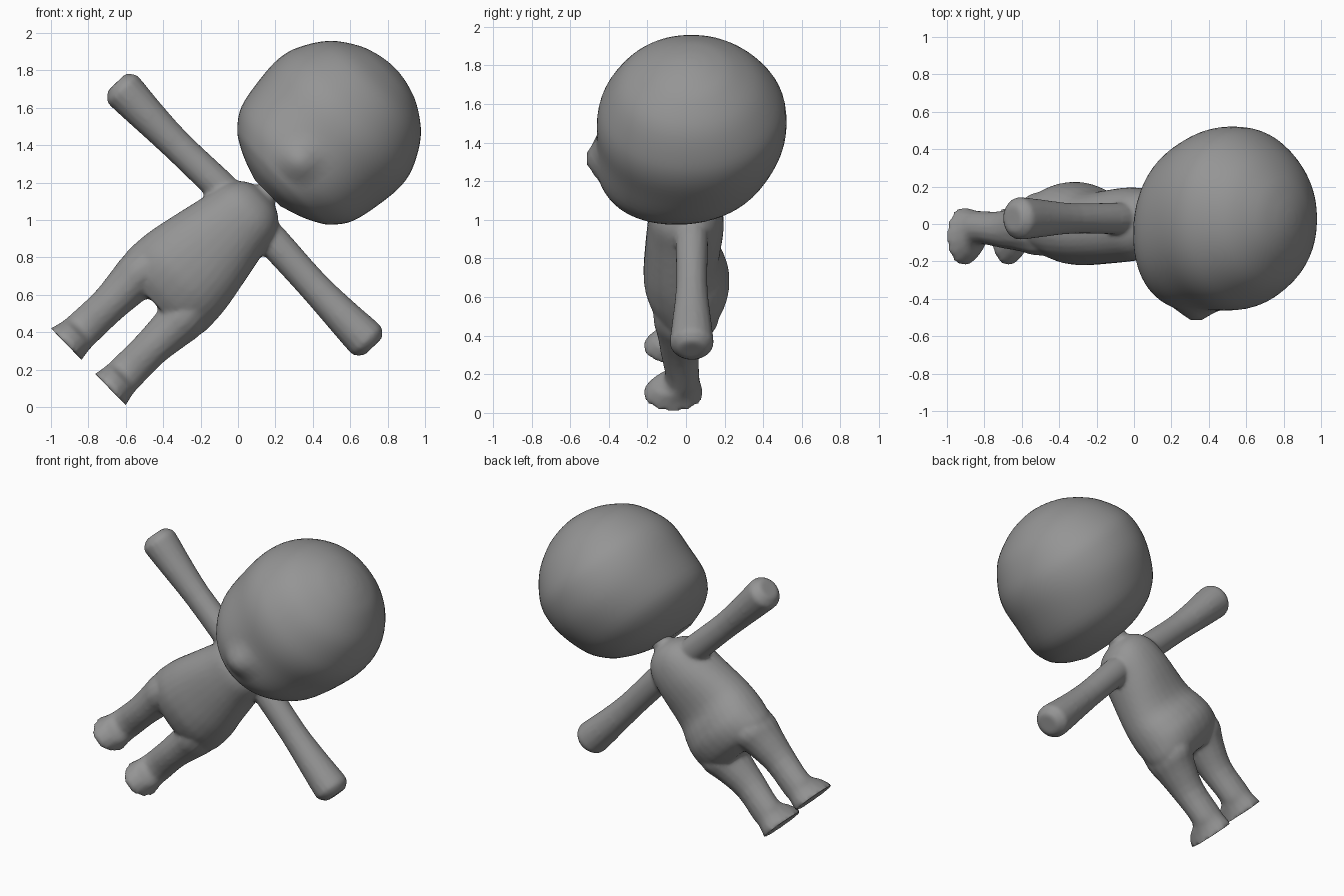
import bpy, bmesh, math
from mathutils import Matrix, Vector

if "Cube" in bpy.data.objects:
    bpy.data.objects.remove(bpy.data.objects["Cube"])

# The figure is modelled upright, then tilted sideways as a whole
TILT = Matrix.Translation((-0.80, 0, 0.215)) @ Matrix.Rotation(math.radians(45.8), 4, 'Y')

grey = bpy.data.materials.new("grey")
grey.diffuse_color = (0.3, 0.3, 0.3, 1)
grey.use_nodes = True
grey.node_tree.nodes["Principled BSDF"].inputs["Base Color"].default_value = grey.diffuse_color


def spline(rows, steps):
    """Catmull-Rom interpolation through rows of loft values."""
    rows = [Vector(r) for r in rows]
    out = []
    for i in range(len(rows) - 1):
        a, b = rows[max(i - 1, 0)], rows[i]
        c, d = rows[i + 1], rows[min(i + 2, len(rows) - 1)]
        for s in range(steps):
            t = s / steps
            out.append(b + 0.5 * t * (c - a + t * (2 * a - 5 * b + 4 * c - d
                       + t * (3 * b - 3 * c + d - a))))
    return out + [rows[-1]]


def loft(bm, rows, segs, steps=1, axis='Z', mirror=False, power=1.0):
    """Rings (height, centre_a, radius_a, centre_b, radius_b) along an axis, capped."""
    for side in ((1, -1) if mirror else (1,)):
        rings = []
        for h, ca, ra, cb, rb in spline(rows, steps):
            ring = []
            for k in range(segs):
                t = 2 * math.pi * (k + 0.5) / segs
                c, s = math.cos(t), math.sin(t)
                a = ca + ra * math.copysign(abs(c) ** power, c)
                b = cb + rb * math.copysign(abs(s) ** power, s)
                co = (side * a, b, h) if axis == 'Z' else (side * h, b, a)
                ring.append(bm.verts.new(co))
            rings.append(ring)
        for r0, r1 in zip(rings, rings[1:]):
            for k in range(segs):
                n = (k + 1) % segs
                bm.faces.new((r0[k], r0[n], r1[n], r1[k]))
        bm.faces.new(rings[0])
        bm.faces.new(rings[-1])
    bmesh.ops.recalc_face_normals(bm, faces=bm.faces)


def finish(bm, name):
    mesh = bpy.data.meshes.new(name)
    bm.to_mesh(mesh)
    bm.free()
    mesh.materials.append(grey)
    ob = bpy.data.objects.new(name, mesh)
    bpy.context.collection.objects.link(ob)
    ob.matrix_world = TILT
    return ob


def shade(ob, angle):
    bpy.ops.object.select_all(action='DESELECT')
    ob.select_set(True)
    bpy.context.view_layer.objects.active = ob
    bpy.ops.object.shade_smooth_by_angle(angle=math.radians(angle))


def depth(rows):
    """Turn (height, half_width, front, back) into centred loft rows."""
    return [(h, 0, w, (f + b) / 2, (b - f) / 2) for h, w, f, b in rows]


body = bmesh.new()
# Torso: hips, belly, waist, shoulders
loft(body, depth([
    (0.49, 0.24, -0.12, 0.11), (0.56, 0.295, -0.175, 0.19),
    (0.66, 0.297, -0.213, 0.225), (0.75, 0.288, -0.22, 0.21),
    (0.86, 0.267, -0.215, 0.175), (1.07, 0.222, -0.20, 0.195),
    (1.20, 0.195, -0.18, 0.185), (1.28, 0.14, -0.12, 0.15),
    (1.32, 0.07, -0.04, 0.10)]), 32, 4, power=0.9)
# Neck
loft(body, [(1.22, 0, 0.065, 0.03, 0.065), (1.46, 0, 0.062, 0.03, 0.062)], 24)
# Legs with flared flat feet
loft(body, [
    (0.0, 0.17, 0.121, -0.065, 0.155), (0.03, 0.168, 0.112, -0.066, 0.152),
    (0.08, 0.166, 0.104, -0.05, 0.125), (0.13, 0.165, 0.102, -0.02, 0.09),
    (0.30, 0.162, 0.101, -0.03, 0.10), (0.45, 0.165, 0.117, -0.015, 0.135),
    (0.55, 0.165, 0.13, 0.0, 0.17), (0.66, 0.15, 0.125, 0.0, 0.17)],
    16, 3, mirror=True)
# Arms widening into blunt hands
loft(body, [
    (0.05, 1.175, 0.09, 0.03, 0.09), (0.22, 1.176, 0.088, 0.03, 0.085),
    (0.52, 1.165, 0.085, 0.03, 0.082), (0.75, 1.163, 0.097, 0.03, 0.10),
    (0.90, 1.165, 0.108, 0.03, 0.113), (0.945, 1.165, 0.105, 0.03, 0.11),
    (0.985, 1.168, 0.066, 0.03, 0.07)], 16, 3, axis='X', mirror=True)
body = finish(body, "body")
# Fuse the limbs and torso into one skin with soft joins
remesh = body.modifiers.new("fuse", 'REMESH')
remesh.mode = 'VOXEL'
remesh.voxel_size = 0.013
remesh.use_smooth_shade = True
soften = body.modifiers.new("soften", 'SMOOTH')
soften.factor = 0.5
soften.iterations = 4
bpy.context.view_layer.objects.active = body
body.select_set(True)
for name in ("fuse", "soften"):
    bpy.ops.object.modifier_apply(modifier=name)
shade(body, 50)

# Head: big round skull, narrower jaw reaching forward
head = bmesh.new()
loft(head, depth([
    (1.335, 0.10, -0.25, -0.01), (1.37, 0.205, -0.35, 0.16),
    (1.41, 0.29, -0.405, 0.26), (1.46, 0.36, -0.44, 0.34),
    (1.56, 0.428, -0.468, 0.43), (1.73, 0.463, -0.462, 0.505),
    (1.88, 0.472, -0.458, 0.52), (2.00, 0.44, -0.42, 0.49),
    (2.14, 0.35, -0.33, 0.385), (2.235, 0.22, -0.19, 0.25),
    (2.275, 0.11, -0.08, 0.14), (2.288, 0.03, 0.0, 0.06)]), 64, 4, power=0.96)
# Small pointed nose drawn out of the face
for v in head.verts:
    if v.co.y < -0.3:
        d = math.hypot(v.co.x, v.co.z - 1.58)
        v.co.y -= 0.06 * max(0, 1 - d / 0.12)
shade(finish(head, "head"), 60)
